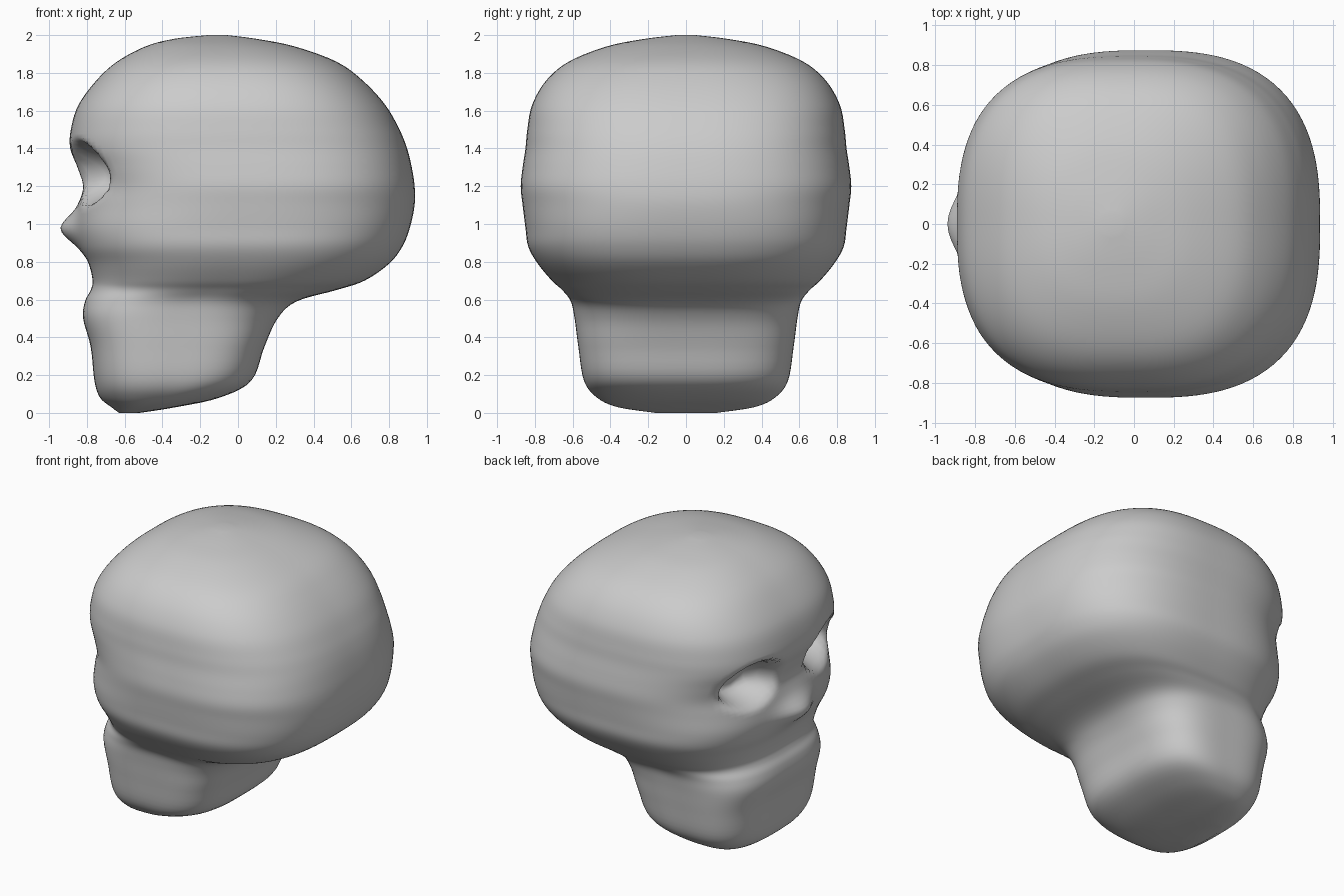
import bpy, bmesh
from math import cos, sin, pi, exp

if "Cube" in bpy.data.objects:
    bpy.data.objects.remove(bpy.data.objects["Cube"])

# Horizontal sections: height, front x, back x, half width, squareness
SECTIONS = [
    (0.00, -0.63, -0.52, 0.16, 2.5),
    (0.03, -0.67, -0.33, 0.36, 2.6),
    (0.08, -0.73, -0.10, 0.47, 2.8),
    (0.17, -0.76, 0.07, 0.54, 3.2),
    (0.35, -0.78, 0.14, 0.57, 3.4),
    (0.50, -0.82, 0.21, 0.59, 3.2),
    (0.59, -0.81, 0.31, 0.61, 3.0),
    (0.65, -0.78, 0.52, 0.655, 2.8),
    (0.70, -0.77, 0.67, 0.71, 2.8),
    (0.79, -0.79, 0.80, 0.785, 2.8),
    (0.88, -0.83, 0.87, 0.835, 2.8),
    (0.98, -0.85, 0.91, 0.85, 2.8),
    (1.10, -0.84, 0.935, 0.865, 2.7),
    (1.20, -0.82, 0.935, 0.875, 2.7),
    (1.30, -0.85, 0.92, 0.865, 2.7),
    (1.40, -0.888, 0.895, 0.85, 2.7),
    (1.50, -0.885, 0.855, 0.84, 2.7),
    (1.63, -0.845, 0.78, 0.815, 2.7),
    (1.76, -0.75, 0.66, 0.74, 2.7),
    (1.86, -0.64, 0.52, 0.62, 2.6),
    (1.94, -0.49, 0.30, 0.42, 2.5),
    (1.98, -0.34, 0.10, 0.22, 2.4),
    (2.00, -0.16, -0.06, 0.05, 2.2),
]
SIDES, STEPS = 128, 5


def spline(a, b, c, d, t):
    return 0.5 * (2 * b + (c - a) * t + (2 * a - 5 * b + 4 * c - d) * t * t
                  + (3 * b - a - 3 * c + d) * t ** 3)


def smooth_rows(rows):
    out = []
    last = len(rows) - 1
    for i in range(last):
        quad = [rows[max(0, min(last, i + k))] for k in (-1, 0, 1, 2)]
        out += [tuple(spline(*v, s / STEPS) for v in zip(*quad)) for s in range(STEPS)]
    return out + [rows[-1]]


def face_offset(x, y, z):
    if x > -0.3:
        return 0.0
    # nose ridge
    shift = -0.09 * exp(-(y / 0.17) ** 2 - ((z - 0.975) / 0.085) ** 2)
    # eye sockets
    d = (((abs(y) - 0.38) / 0.25) ** 2 + ((z - 1.27) / 0.19) ** 2) ** 0.5
    t = max(0.0, min(1.0, (1 - d) * 1.7))
    return shift + 0.20 * t * t * (3 - 2 * t)


# skull: loft of rounded-square sections
bm = bmesh.new()
rings = []
for z, front, back, half, n in smooth_rows(SECTIONS):
    mid, reach = (front + back) / 2, (back - front) / 2
    ring = []
    for k in range(SIDES):
        c, s = cos(2 * pi * k / SIDES), sin(2 * pi * k / SIDES)
        r = (abs(c) ** n + abs(s) ** n) ** (-1 / n)
        x, y = mid + reach * r * c, half * r * s
        ring.append(bm.verts.new((x + face_offset(x, y, z), y, max(0, min(2, z)))))
    rings.append(ring)
for low, high in zip(rings, rings[1:]):
    for k in range(SIDES):
        j = (k + 1) % SIDES
        bm.faces.new((low[k], low[j], high[j], high[k]))
bm.faces.new(rings[0][::-1])
bm.faces.new(rings[-1])
for f in bm.faces:
    f.smooth = True

mesh = bpy.data.meshes.new("skull")
bm.to_mesh(mesh)
bm.free()
skull = bpy.data.objects.new("skull", mesh)
bpy.context.collection.objects.link(skull)
